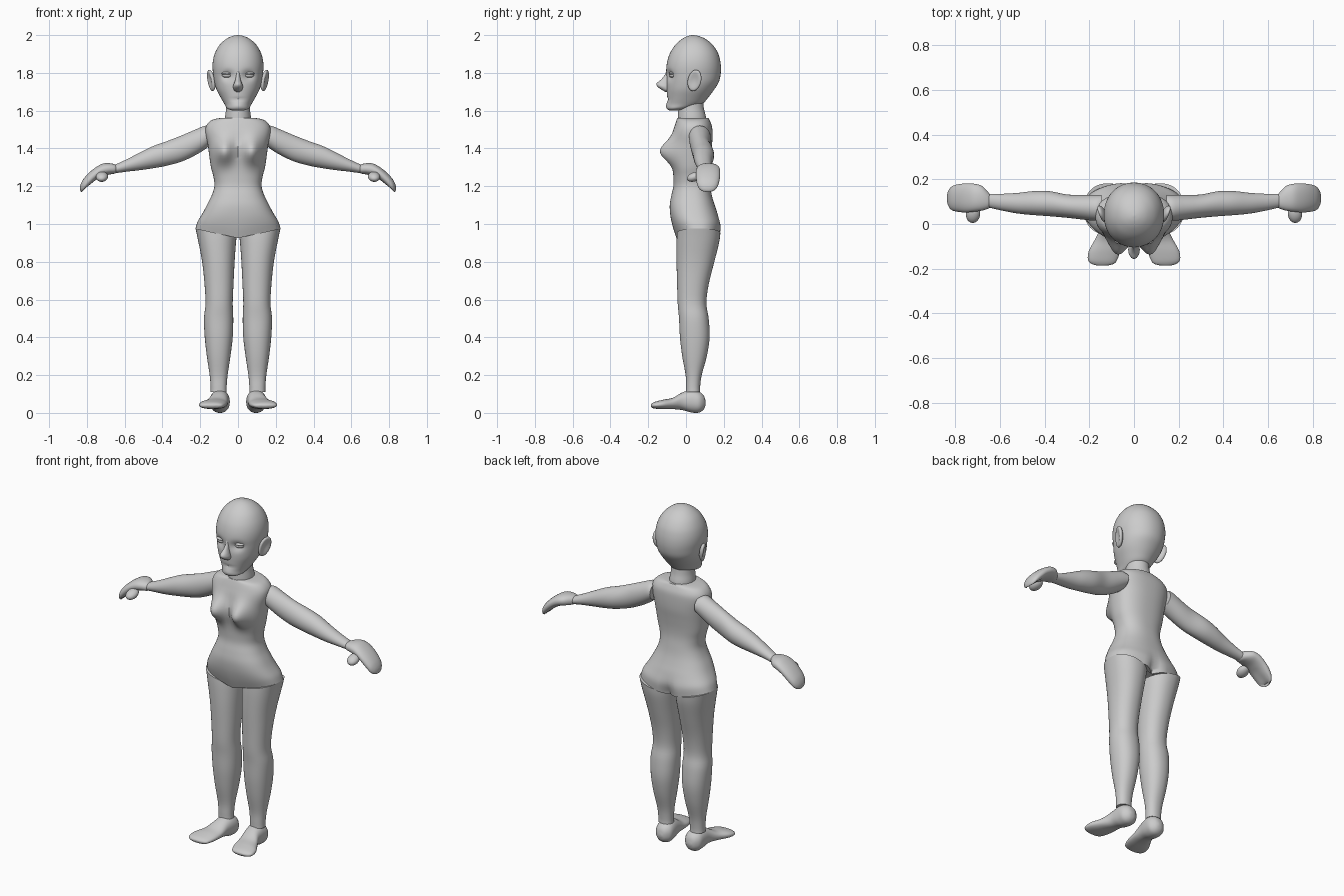
import bpy, bmesh
from math import sin, cos, pi, exp, radians, copysign
from mathutils import Matrix, Vector, Euler

SUB = 4


def catmull(p, q, r, s, t):
    return [0.5 * (2*b + (c-a)*t + (2*a-5*b+4*c-d)*t*t + (3*b-a-3*c+d)*t**3)
            for a, b, c, d in zip(p, q, r, s)]


def clamp(v):
    return max(0.0, min(1.0, v))


def finish(name, bm, mirror):
    bmesh.ops.recalc_face_normals(bm, faces=bm.faces)
    me = bpy.data.meshes.new(name)
    bm.to_mesh(me)
    bm.free()
    ob = bpy.data.objects.new(name, me)
    bpy.context.collection.objects.link(ob)
    if mirror:
        m = ob.modifiers.new("mirror", 'MIRROR')
        m.use_mirror_merge = False
    return ob


def loft(name, axis, rings, power=2.0, n=40, mirror=False, deform=None):
    """rings: (station, a0, a1, b0, b1) = bounds of the section across the axis"""
    pts = [rings[0]] + list(rings) + [rings[-1]]
    dense = []
    for i in range(1, len(pts) - 2):
        for k in range(SUB):
            r = catmull(*pts[i-1:i+3], k / SUB)
            lo, hi = sorted((pts[i][0], pts[i+1][0]))
            r[0] = max(lo, min(hi, r[0]))
            dense.append(r)
    dense.append(rings[-1])
    bm = bmesh.new()
    loops = []
    for u, a0, a1, b0, b1 in dense:
        loop = []
        for j in range(n):
            c, s = cos(2*pi*j/n), sin(2*pi*j/n)
            a = (a0+a1)/2 + (a1-a0)/2 * copysign(abs(c)**(2/power), c)
            b = (b0+b1)/2 + (b1-b0)/2 * copysign(abs(s)**(2/power), s)
            v = {'z': (a, b, u), 'x': (u, a, b), 'y': (a, u, b)}[axis]
            loop.append(bm.verts.new(deform(*v) if deform else v))
        loops.append(loop)
    for p, q in zip(loops, loops[1:]):
        for j in range(n):
            bm.faces.new((p[j], p[(j+1) % n], q[(j+1) % n], q[j]))
    bm.faces.new(loops[0])
    bm.faces.new(loops[-1])
    return finish(name, bm, mirror)


def ball(name, loc, rad, rot=(0, 0, 0), mirror=True, deform=None):
    bm = bmesh.new()
    bmesh.ops.create_uvsphere(bm, u_segments=24, v_segments=16, radius=1)
    if deform:
        for v in bm.verts:
            v.co = deform(*v.co)
    bm.transform(Matrix.LocRotScale(Vector(loc), Euler(rot), Vector(rad)))
    return finish(name, bm, mirror)


def bump(x, z, cx, cz, wx, wz):
    return exp(-((abs(x)-cx)/wx)**2 - ((z-cz)/wz)**2)


def hip_line(x):
    return 0.925 + 0.23 * abs(x)


# torso with bust, seat crease and slanted hip line
def torso_shape(x, y, z):
    if y < 0.03:
        y -= 0.07 * bump(x, z, 0.075, 1.385, 0.05, 0.065) * clamp((0.03-y)/0.06)
    elif y > 0.08:
        y -= 0.04 * bump(x, z, 0, 0.94, 0.03, 0.06) * clamp((y-0.08)/0.06)
    return x, y, z + (hip_line(x) - 0.95) * clamp((1.07-z)/0.12)


loft("torso", 'z', [
    (0.95, -0.225, 0.225, -0.05, 0.182), (1.0, -0.213, 0.213, -0.07, 0.185),
    (1.05, -0.19, 0.19, -0.083, 0.17), (1.1, -0.165, 0.165, -0.086, 0.152),
    (1.15, -0.14, 0.14, -0.078, 0.137), (1.2, -0.125, 0.125, -0.067, 0.128),
    (1.25, -0.13, 0.13, -0.067, 0.122), (1.3, -0.143, 0.143, -0.07, 0.123),
    (1.36, -0.152, 0.152, -0.075, 0.13), (1.42, -0.16, 0.16, -0.075, 0.138),
    (1.48, -0.172, 0.172, -0.07, 0.14), (1.52, -0.168, 0.168, -0.06, 0.137),
    (1.55, -0.14, 0.14, -0.05, 0.125), (1.562, -0.09, 0.09, -0.045, 0.118)],
    power=2.4, n=64, deform=torso_shape)


# legs meeting the torso at the hip line
def leg_shape(x, y, z):
    return x, y, z + (hip_line(x) - 0.95) * clamp((z-0.8)/0.15)


loft("legs", 'z', [
    (0.11, 0.06, 0.145, 0.0, 0.075), (0.14, 0.06, 0.145, 0.0, 0.075),
    (0.2, 0.055, 0.15, -0.002, 0.083), (0.3, 0.04, 0.165, -0.02, 0.11),
    (0.4, 0.028, 0.176, -0.032, 0.125), (0.5, 0.025, 0.18, -0.037, 0.12),
    (0.58, 0.028, 0.172, -0.044, 0.108), (0.68, 0.024, 0.177, -0.047, 0.12),
    (0.8, 0.018, 0.19, -0.05, 0.15), (0.9, 0.012, 0.212, -0.05, 0.175),
    (0.95, 0.008, 0.225, -0.048, 0.182)],
    power=2.2, mirror=True, deform=leg_shape)

# feet, splayed toward the toes
loft("feet", 'y', [
    (0.104, 0.085, 0.105, 0.045, 0.06), (0.095, 0.065, 0.125, 0.02, 0.09),
    (0.07, 0.045, 0.145, 0.002, 0.112), (0.03, 0.045, 0.148, 0.002, 0.122),
    (-0.02, 0.052, 0.152, 0.015, 0.108), (-0.07, 0.056, 0.175, 0.02, 0.08),
    (-0.12, 0.062, 0.202, 0.02, 0.07), (-0.16, 0.075, 0.206, 0.022, 0.06),
    (-0.178, 0.09, 0.19, 0.026, 0.052), (-0.186, 0.12, 0.165, 0.035, 0.045)],
    power=2.2, mirror=True)

# arms
loft("arms", 'x', [
    (0.145, 0.02, 0.13, 1.42, 1.515), (0.175, 0.015, 0.13, 1.395, 1.52),
    (0.23, 0.02, 0.13, 1.362, 1.498), (0.3, 0.028, 0.132, 1.33, 1.468),
    (0.38, 0.035, 0.147, 1.308, 1.437), (0.45, 0.04, 0.147, 1.295, 1.412),
    (0.52, 0.047, 0.139, 1.285, 1.378), (0.59, 0.06, 0.135, 1.277, 1.342),
    (0.655, 0.075, 0.135, 1.268, 1.312)], mirror=True)


# cupped mitten hands with thumbs
loft("hands", 'x', [
    (0.64, 0.085, 0.125, 1.28, 1.305), (0.65, 0.07, 0.14, 1.268, 1.315),
    (0.68, 0.06, 0.17, 1.262, 1.322), (0.715, 0.055, 0.18, 1.252, 1.32),
    (0.75, 0.052, 0.181, 1.232, 1.302), (0.785, 0.054, 0.178, 1.2, 1.275),
    (0.815, 0.062, 0.168, 1.172, 1.243), (0.83, 0.08, 0.15, 1.17, 1.218),
    (0.836, 0.1, 0.13, 1.18, 1.2)], power=2.2, mirror=True,
    deform=lambda x, y, z: (x, y, z + 0.02 * exp(-((y-0.115)/0.04)**2)
                            * clamp((1.38 - 0.14*x/0.75 - z)/0.08) * clamp((x-0.66)/0.05)
                            * (1 if z < 1.285 - 1.1*max(0, x-0.72) else 0)))
ball("thumbs", (0.72, 0.045, 1.25), (0.032, 0.042, 0.024), (0.35, 0, 0.1))

# neck
loft("neck", 'z', [
    (1.53, -0.07, 0.07, -0.045, 0.11), (1.57, -0.068, 0.068, -0.043, 0.105),
    (1.61, -0.063, 0.063, -0.04, 0.095), (1.66, -0.062, 0.062, -0.035, 0.09)])


# head with eye sockets, cheeks and mouth groove
def head_shape(x, y, z):
    if y < -0.02:
        y += (0.02 * bump(x, z, 0.055, 1.785, 0.03, 0.025)
              + 0.006 * bump(x, z, 0, 1.66, 0.035, 0.008)
              - 0.006 * bump(x, z, 0, 1.625, 0.04, 0.015))
    return x, y, z


loft("head", 'z', [
    (1.602, -0.035, 0.035, -0.09, -0.03), (1.612, -0.058, 0.058, -0.1, 0.02),
    (1.635, -0.072, 0.072, -0.1, 0.085), (1.67, -0.092, 0.092, -0.1, 0.118),
    (1.71, -0.113, 0.113, -0.102, 0.148), (1.75, -0.125, 0.125, -0.103, 0.173),
    (1.79, -0.131, 0.131, -0.105, 0.183), (1.83, -0.135, 0.135, -0.104, 0.185),
    (1.87, -0.132, 0.132, -0.097, 0.18), (1.91, -0.12, 0.12, -0.082, 0.167),
    (1.95, -0.096, 0.096, -0.055, 0.14), (1.98, -0.062, 0.062, -0.02, 0.103),
    (1.995, -0.03, 0.03, 0.01, 0.067), (2.0, -0.003, 0.003, 0.034, 0.04)],
    power=2.1, n=64, deform=head_shape)

# nose, eyes, eyelids
loft("nose", 'z', [
    (1.7, -0.01, 0.01, -0.11, -0.085), (1.71, -0.022, 0.022, -0.128, -0.08),
    (1.728, -0.026, 0.026, -0.152, -0.08), (1.745, -0.021, 0.021, -0.155, -0.08),
    (1.765, -0.014, 0.014, -0.132, -0.08), (1.79, -0.01, 0.01, -0.112, -0.08),
    (1.82, -0.008, 0.008, -0.103, -0.08)], n=24)
ball("eyes", (0.058, -0.07, 1.787), (0.027, 0.02, 0.013))
ball("eyelids", (0.058, -0.071, 1.797), (0.03, 0.02, 0.009))

# ears, dished on the outside
ball("ears", (0.143, 0.045, 1.76), (0.019, 0.037, 0.058), (-0.3, 0.12, -0.35),
     deform=lambda x, y, z: (x - 0.9*max(0, x)**3, y, z))

# smooth shading, keeping part ends crisp
bpy.ops.object.select_all(action='SELECT')
bpy.context.view_layer.objects.active = bpy.data.objects["torso"]
bpy.ops.object.shade_smooth_by_angle(angle=radians(50))
